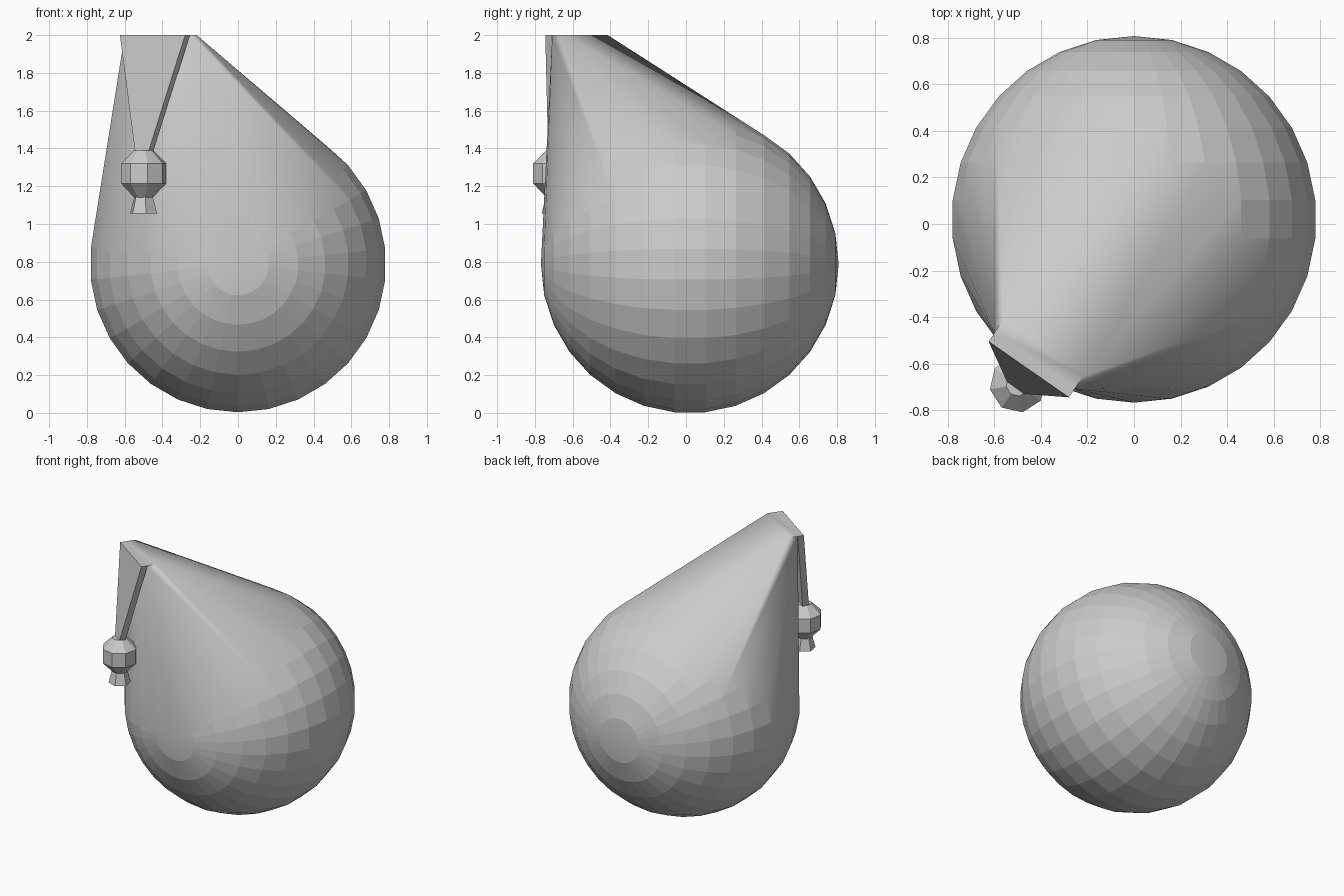
import bpy, bmesh, math
from mathutils import Matrix, Vector

cube = bpy.data.objects.get("Cube")
if cube:
    bpy.data.objects.remove(cube, do_unlink=True)

grey = bpy.data.materials.new("plain grey")
grey.use_nodes = True
COLOUR = (0.6, 0.6, 0.6, 1)
grey.diffuse_color = COLOUR
grey.node_tree.nodes["Principled BSDF"].inputs["Base Color"].default_value = COLOUR


def finish(bm, name, smooth=False):
    bmesh.ops.recalc_face_normals(bm, faces=bm.faces)
    mesh = bpy.data.meshes.new(name)
    bm.to_mesh(mesh)
    bm.free()
    obj = bpy.data.objects.new(name, mesh)
    bpy.context.collection.objects.link(obj)
    mesh.materials.append(grey)
    if smooth:
        bpy.ops.object.select_all(action='DESELECT')
        bpy.context.view_layer.objects.active = obj
        obj.select_set(True)
        bpy.ops.object.shade_smooth_by_angle(angle=math.radians(30))
    return obj


def turned(name, centre, profile, sides, start):
    """Flat-sided closed solid from (radius, height) pairs."""
    bm = bmesh.new()
    rings = []
    for r, z in profile:
        angles = [math.radians(start) + math.tau * i / sides for i in range(sides)]
        rings.append([bm.verts.new((centre[0] + r * math.cos(a),
                                    centre[1] + r * math.sin(a), z)) for a in angles])
    for low, high in zip(rings, rings[1:]):
        for i in range(sides):
            j = (i + 1) % sides
            bm.faces.new((low[i], low[j], high[j], high[i]))
    bm.faces.new(rings[0])
    bm.faces.new(rings[-1])
    return finish(bm, name)


across = Vector((0.345, -0.24, 0))      # along the pinched edge
inward = Vector((0.025, 0.037, 0))      # through the flap thickness
flap_corner = Vector((-0.625, -0.505, 2))

# Round body drawn up to a flat pinched edge
bm = bmesh.new()
bmesh.ops.create_uvsphere(bm, u_segments=30, v_segments=15, radius=0.788,
                          matrix=Matrix.Translation((0, 0.02, 0.787))
                          @ Matrix.Rotation(math.pi / 2, 4, 'X'))
for along in (0, 1):
    for depth in (1, 2.45):
        bm.verts.new(flap_corner + across * along + inward * depth)
hull = bmesh.ops.convex_hull(bm, input=bm.verts)
inside = {g for g in hull["geom_interior"] + hull["geom_unused"]
          if isinstance(g, bmesh.types.BMVert)}
bmesh.ops.delete(bm, geom=list(inside), context='VERTS')
finish(bm, "pouch_body", smooth=True)

# Tapered flap hanging from the pinched edge
bm = bmesh.new()
front = [flap_corner, flap_corner + across,
         Vector((-0.475, -0.73, 1.38)), Vector((-0.545, -0.68, 1.38))]
for offset in (Vector(), inward):
    for p in front:
        bm.verts.new(p + offset)
bmesh.ops.convex_hull(bm, input=bm.verts)
finish(bm, "closing_flap")

# Bead and its flared tassel
bead_centre = (-0.5, -0.69)
turned("bead", bead_centre,
       [(0.05, 1.14), (0.121, 1.215), (0.121, 1.32), (0.05, 1.39)], 8, 10)
turned("tassel", bead_centre, [(0.076, 1.055), (0.048, 1.16)], 6, -80)
